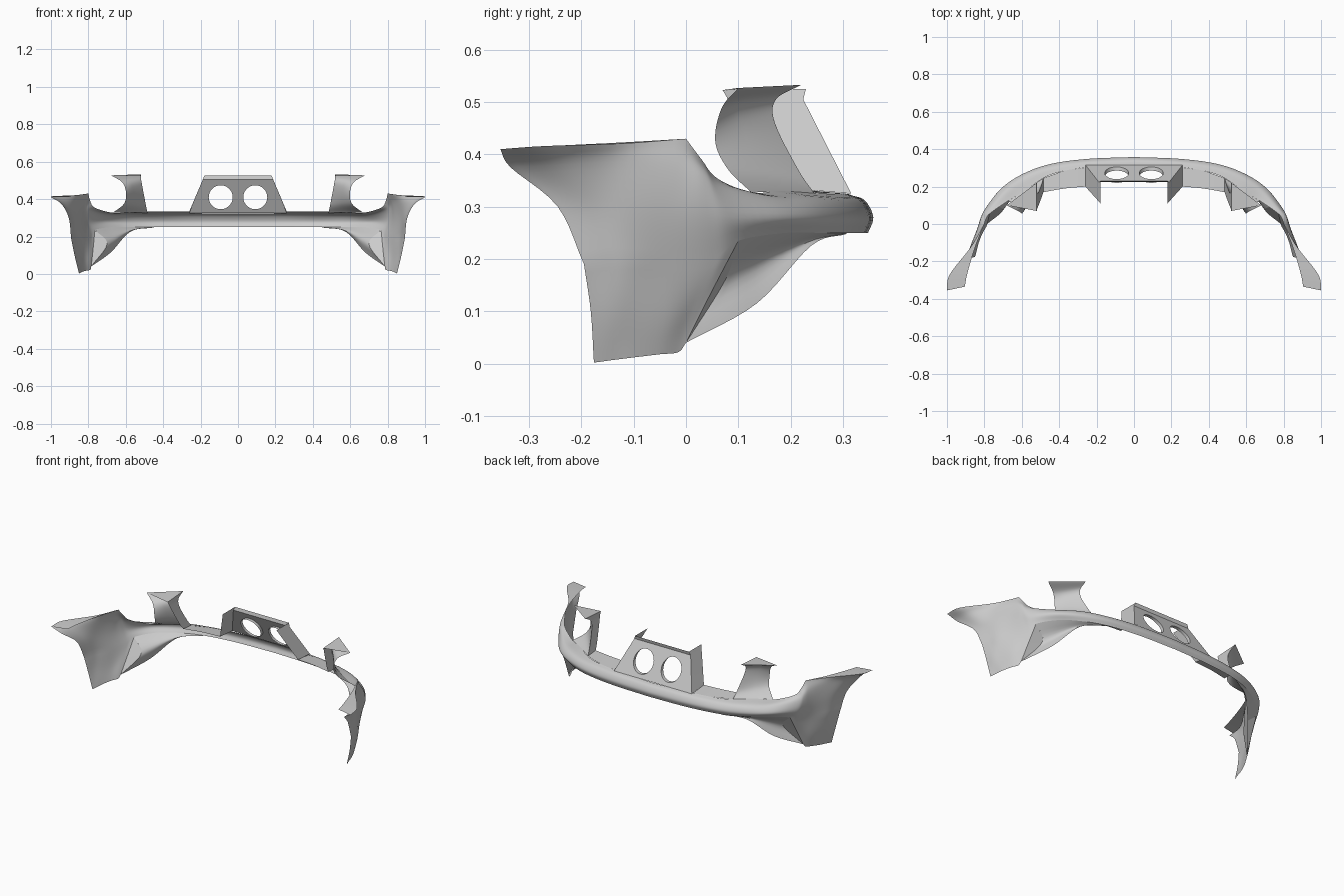
import bpy, bmesh, math
from mathutils import Vector

if "Cube" in bpy.data.objects:
    bpy.data.objects.remove(bpy.data.objects["Cube"])


def curve(pts, n=6):
    """Smooth Catmull-Rom samples through the given points."""
    p = [Vector(q) for q in pts]
    p = [p[0] * 2 - p[1]] + p + [p[-1] * 2 - p[-2]]
    out = []
    for i in range(1, len(p) - 2):
        a, b, c, d = p[i - 1:i + 3]
        for k in range(n):
            t = k / n
            out.append(0.5 * (2 * b + (c - a) * t + (2 * a - 5 * b + 4 * c - d) * t * t
                              + (3 * b - a - 3 * c + d) * t ** 3))
    return out + [p[-2]]


def loft(bm, rails, n=5, smooth=True):
    """Skin sampled rails, listed bottom to top."""
    cols = [curve(c, n) if smooth and len(c) > 2 else list(c) for c in zip(*rails)]
    vs = [[bm.verts.new(q) for q in c] for c in cols]
    for a, b in zip(vs, vs[1:]):
        for j in range(len(a) - 1):
            bm.faces.new((a[j], a[j + 1], b[j + 1], b[j]))


def finish(name, bm, mirror=True, weld=0.0008, angle=35):
    bmesh.ops.remove_doubles(bm, verts=bm.verts, dist=weld)
    bmesh.ops.dissolve_degenerate(bm, edges=bm.edges, dist=0.0001)
    me = bpy.data.meshes.new(name)
    bm.to_mesh(me)
    bm.free()
    ob = bpy.data.objects.new(name, me)
    bpy.context.collection.objects.link(ob)
    bpy.ops.object.select_all(action='DESELECT')
    ob.select_set(True)
    bpy.context.view_layer.objects.active = ob
    bpy.ops.object.shade_smooth_by_angle(angle=math.radians(angle))
    if mirror:
        m = ob.modifiers.new("Mirror", 'MIRROR')
        m.merge_threshold = 0.0005
    return ob


# Bumper skin: rails run from the centre round to the rear wing tip
lip = curve([(0, .348, .25), (.25, .338, .25), (.45, .308, .25), (.58, .258, .25),
             (.68, .19, .25), (.765, .10, .235), (.79, .05, .2), (.83, -.03, .2),
             (.865, -.10, .2), (.88, -.15, .2), (.892, -.195, .19)])
bulge = curve([(0, .358, .28), (.25, .348, .28), (.45, .32, .28), (.6, .265, .28),
               (.71, .19, .28), (.79, .09, .28), (.815, .04, .29), (.84, -.03, .3),
               (.875, -.12, .305), (.895, -.19, .305), (.905, -.245, .3)])
shoulder = curve([(0, .342, .312), (.25, .332, .312), (.45, .3, .312), (.58, .25, .315),
                  (.69, .175, .316), (.79, .07, .335), (.815, .035, .36), (.83, -.015, .38),
                  (.875, -.13, .385), (.935, -.24, .38), (.945, -.335, .375)])
top = curve([(0, .316, .322), (.25, .304, .325), (.45, .262, .325), (.58, .178, .33),
             (.67, .125, .327), (.765, .06, .354), (.79, .03, .39), (.8, 0, .43)])[:-1]
wing_top = curve([(.8, 0, .43), (.87, -.12, .421), (.985, -.27, .416), (1, -.355, .41)])
top += wing_top
low = curve([(.775, .045, .13), (.79, .02, .12), (.82, -.03, .1), (.85, -.1, .1),
             (.865, -.14, .1), (.874, -.182, .1)])
bottom = curve([(.785, 0, .04), (.79, -.015, .022), (.81, -.05, .018), (.83, -.1, .012),
                (.84, -.14, .007), (.85, -.176, .002)])
bm = bmesh.new()
loft(bm, [lip, bulge, shoulder, top])
loft(bm, [bottom, low, lip[30:]])
finish("bumper_skin", bm)

# Narrow shelf on top of the flared wing
shelf = curve([(.8, 0, .43), (.848, -.12, .423), (.89, -.26, .416), (.905, -.335, .411)])
bm = bmesh.new()
loft(bm, [wing_top, shelf])
finish("wing_shelf", bm)

# Recess under the front lip, with its side return
P = (.70, .075, .16)
inset = curve([(.45, .306, .249), (.57, .235, .235), (.655, .135, .19), P])
edge = curve([(.45, .308, .248), (.575, .24, .226), (.68, .135, .115), (.785, 0, .04)])
bm = bmesh.new()
loft(bm, [edge, inset, lip[12:31]])
corner = [Vector(bottom[0]), Vector(low[0]), Vector(lip[30])]
deep = [corner[0], Vector(P), corner[2]]
loft(bm, list(zip(curve(deep), curve(corner))), smooth=False)
finish("corner_recess", bm)

# Flat ledge between grille plate and headlight pillar
bm = bmesh.new()
rear = curve([(.26, .2, .335), (.37, .19, .335), (.485, .17, .333)])
fore = curve([(.26, .302, .325), (.37, .285, .325), (.485, .245, .326)])
loft(bm, [fore, rear])
finish("grille_ledge", bm)

# Headlight pillar: curved face, inner flange and triangular cap
inner = curve([(.485, .245, .326), (.493, .215, .37), (.51, .17, .46), (.518, .172, .505),
               (.52, .22, .533)])
middle = curve([(.58, .178, .33), (.555, .14, .375), (.56, .11, .45), (.575, .105, .498),
                (.6, .16, .53)])
outer = curve([(.67, .125, .327), (.612, .08, .372), (.598, .056, .425), (.617, .068, .488),
               (.68, .10, .527)])
back = curve([(.485, .17, .333), (.493, .145, .37), (.51, .10, .46), (.518, .08, .505),
              (.52, .07, .523)])
bm = bmesh.new()
loft(bm, list(zip(inner, middle, outer)))
loft(bm, list(zip(back, inner)), smooth=False)
cap = [bm.verts.new(q) for q in (inner[-1], back[-1], outer[-1], middle[-1])]
bm.faces.new(cap)
finish("headlight_pillar", bm)


# Grille plate: sloping trapezoid with two round openings
def slope(z):
    return .316 - (z - .325) * .51


bm = bmesh.new()
loops = [[(-.26, .325), (.26, .325), (.188, .505), (-.188, .505)]]
for cx in (-.0925, .0925):
    loops.append([(cx + .064 * math.cos(k * math.tau / 40),
                   .41 + .064 * math.sin(k * math.tau / 40)) for k in range(40)])
edges = []
for lp in loops:
    vs = [bm.verts.new((x, slope(z), z)) for x, z in lp]
    edges += [bm.edges.new((vs[i], vs[(i + 1) % len(vs)])) for i in range(len(vs))]
bmesh.ops.triangle_fill(bm, edges=edges, use_beauty=True)
bm.normal_update()
bmesh.ops.reverse_faces(bm, faces=[f for f in bm.faces if f.normal.y < 0])
rims = bmesh.ops.extrude_edge_only(bm, edges=edges[4:])['geom']
bmesh.ops.translate(bm, vec=(0, -.02, 0),
                    verts=[g for g in rims if isinstance(g, bmesh.types.BMVert)])
finish("grille_plate", bm, mirror=False)

# Grille top lip and side flanges
bm = bmesh.new()
side = [Vector((.26, slope(.325), .325)), Vector((.188, slope(.505), .505)),
        Vector((.18, .229, .525))]
rear = [Vector((.26, .2, .335)), Vector((.188, .12, .505)), Vector((.18, .11, .525))]
loft(bm, [(Vector((0, p.y, p.z)), p) for p in side[1:]], smooth=False)
loft(bm, list(zip(side, rear)), smooth=False)
finish("grille_flange", bm)
